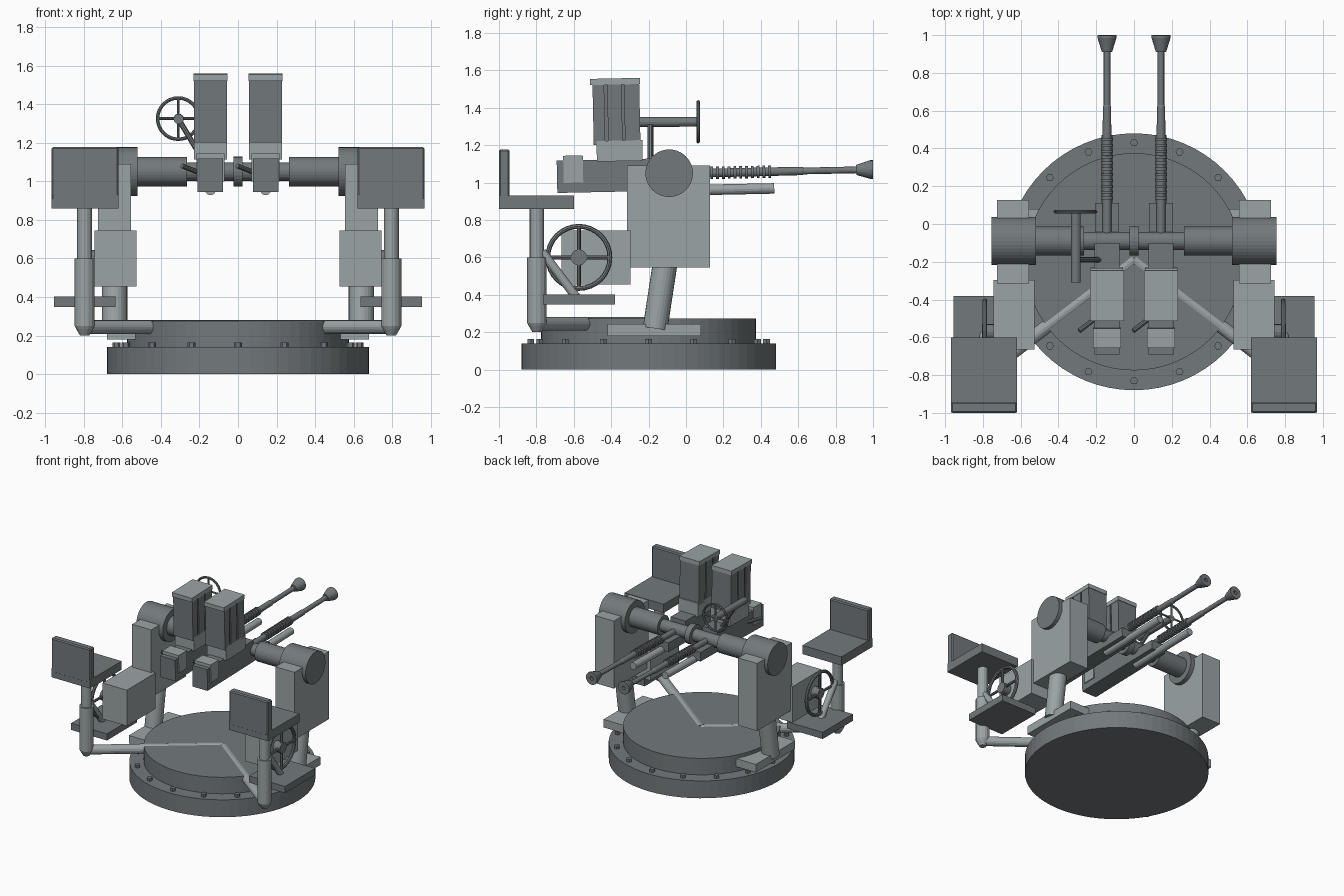
import bpy, bmesh
from math import sin, cos, pi, radians
from mathutils import Vector, Matrix

if "Cube" in bpy.data.objects:
    bpy.data.objects.remove(bpy.data.objects["Cube"])


def paint(name, c):
    m = bpy.data.materials.new(name)
    m.diffuse_color = (*c, 1)
    m.use_nodes = True
    m.node_tree.nodes["Principled BSDF"].inputs["Base Color"].default_value = m.diffuse_color
    return m


DARK = paint("dark_grey", (0.17, 0.19, 0.20))
LIGHT = paint("light_grey", (0.33, 0.37, 0.38))

# Guns are pitched up slightly around the trunnion axis
PIVOT = Vector((0, -0.09, 1.05))
PITCH = (Matrix.Translation(PIVOT) @ Matrix.Rotation(radians(1.2), 4, 'X')
         @ Matrix.Translation(-PIVOT))


def finish(name, bm, mat, matrix=None):
    if matrix is not None:
        bm.transform(matrix)
    bmesh.ops.recalc_face_normals(bm, faces=bm.faces)
    me = bpy.data.meshes.new(name)
    bm.to_mesh(me)
    bm.free()
    me.materials.append(mat)
    ob = bpy.data.objects.new(name, me)
    bpy.context.collection.objects.link(ob)
    return ob


def box(name, x, y, z, mat=LIGHT, matrix=None, bevel=0):
    """Box from (low, high) ranges."""
    bm = bmesh.new()
    bmesh.ops.create_cube(bm, size=1)
    for v in bm.verts:
        v.co = [(a + b) / 2 + c * (b - a) for (a, b), c in zip((x, y, z), v.co)]
    if bevel:
        bmesh.ops.bevel(bm, geom=bm.edges[:], offset=bevel, segments=1, affect='EDGES')
    return finish(name, bm, mat, matrix)


def lathe(name, origin, axis, profile, mat=DARK, seg=24, closed=False, matrix=None):
    """Revolve (distance, radius) points around an axis."""
    bm = bmesh.new()
    rings = [[bm.verts.new((r * cos(2 * pi * i / seg), r * sin(2 * pi * i / seg), d))
              for i in range(seg)] for d, r in profile]
    pairs = list(zip(rings, rings[1:]))
    if closed:
        pairs.append((rings[-1], rings[0]))
    else:
        bm.faces.new(rings[0])
        bm.faces.new(rings[-1])
    for a, b in pairs:
        for i in range(seg):
            j = (i + 1) % seg
            bm.faces.new((a[i], a[j], b[j], b[i]))
    place = Matrix.Translation(origin) @ Vector(axis).to_track_quat('Z', 'Y').to_matrix().to_4x4()
    bm.transform(place)
    return finish(name, bm, mat, matrix)


def rod(name, p, q, r, mat=LIGHT, seg=16, matrix=None):
    d = Vector(q) - Vector(p)
    return lathe(name, p, d, [(0, r), (d.length, r)], mat, seg, matrix=matrix)


def wheel(name, c, axis, radius, t, spoke_dirs, matrix=None):
    ring = [(t * sin(2 * pi * k / 8), radius + t * cos(2 * pi * k / 8)) for k in range(8)]
    lathe(name + "_rim", c, axis, ring, DARK, 32, True, matrix)
    for d in spoke_dirs:
        d = Vector(d) * radius
        rod(name + "_spoke", Vector(c) - d, Vector(c) + d, t * 0.8, DARK, 8, matrix)


# Round base with ring of bolts
lathe("base_ring", (0, -0.2, 0), (0, 0, 1), [(0, 0.68), (0.14, 0.68)], seg=64)
lathe("turntable", (0, -0.2, 0.13), (0, 0, 1), [(0, 0.575), (0.143, 0.575)], seg=64)
for i in range(16):
    a = 2 * pi * i / 16
    lathe("base_bolt", (0.63 * cos(a), -0.2 + 0.63 * sin(a), 0.135), (0, 0, 1),
          [(0, 0.021), (0.028, 0.021)], seg=6)

for s in (-1, 1):
    def xr(a, b):
        return tuple(sorted((s * a, s * b)))

    # Side support: foot plate, leaning column, trunnion block
    box("column_foot", xr(0.5, 0.68), (-0.42, 0.08), (0.18, 0.245))
    rod("support_column", (s * 0.64, -0.165, 0.22), (s * 0.64, -0.11, 0.58), 0.066, seg=24)
    box("trunnion_block", xr(0.555, 0.725), (-0.315, 0.128), (0.545, 1.09))
    lathe("trunnion_drum", (s * 0.52, -0.09, 1.05), (s, 0, 0),
          [(0, 0.127), (0.235, 0.127)], seg=40)
    lathe("trunnion_shaft", (0, -0.09, 1.05), (s, 0, 0),
          [(0, 0.048), (0.265, 0.048), (0.265, 0.077), (0.53, 0.077)], seg=32)

    # Gearbox and hand wheel
    box("gearbox", xr(0.527, 0.743), (-0.665, -0.297), (0.455, 0.745))
    hub = (s * 0.79, -0.573, 0.6)
    wheel("hand_wheel", hub, (s, 0, 0), 0.166, 0.013, [(0, 1, 0), (0, 0, 1)])
    rod("hand_wheel_hub", (s * 0.73, -0.573, 0.6), (s * 0.805, -0.573, 0.6), 0.043, DARK)

    # Seat arm, elbow and telescoping post
    px, py = s * 0.795, -0.797
    rod("seat_arm", (0, -0.19, 0.244), (px, py, 0.244), 0.036)
    lathe("seat_post_sleeve", (px, py, 0.2), (0, 0, 1),
          [(0, 0.024), (0.035, 0.045), (0.05, 0.052), (0.4, 0.052)], LIGHT, 16)
    rod("seat_post", (px, py, 0.55), (px, py, 0.88), 0.039)

    # Seat
    box("seat", xr(0.62, 0.968), (-0.999, -0.6), (0.86, 0.93), DARK)
    box("seat_back", xr(0.62, 0.968), (-1.0, -0.943), (0.9, 1.177), DARK, bevel=0.008)

    # Footrest and its brace
    box("footrest", xr(0.635, 0.955), (-0.765, -0.38), (0.348, 0.402), DARK)
    rod("footrest_brace", (px, -0.77, 0.63), (px, -0.585, 0.385), 0.024, seg=12)

    # Gun: receiver
    gx = s * 0.143

    def gbox(name, hw, y, z, mat=DARK):
        return box(name, (gx - hw, gx + hw), y, z, mat, PITCH)

    gbox("receiver", 0.066, (-0.69, -0.1), (0.957, 1.13))
    gbox("receiver_front", 0.064, (-0.11, 0.11), (0.957, 1.03))
    gbox("receiver_rear_cap", 0.073, (-0.655, -0.55), (1.01, 1.155), LIGHT)

    # Gun: barrel with cooling rings and flared muzzle
    prof = [(0, 0.023)]
    for k in range(11):
        d = 0.23 + 0.031 * k
        prof += [(d, 0.023), (d, 0.033), (d + 0.015, 0.033), (d + 0.015, 0.023)]
    prof += [(0.72, 0.022), (0.73, 0.018), (1.01, 0.018), (1.01, 0.027), (1.085, 0.05),
             (1.1, 0.05), (1.1, 0.014), (1.03, 0.014)]
    lathe("barrel", (gx, -0.1, 1.047), (0, 1, 0), prof, DARK, 20, matrix=PITCH)
    rod("gas_tube", (gx, -0.15, 0.957), (gx, 0.47, 0.957), 0.028, LIGHT, matrix=PITCH)
    rod("charging_handle", (gx - 0.05, -0.49, 1.05), (gx - 0.147, -0.565, 1.09), 0.013,
        DARK, 10, PITCH)

    # Gun: feed block and ribbed magazine
    gbox("feed_block", 0.086, (-0.475, -0.23), (1.12, 1.23), LIGHT)
    gbox("magazine_core", 0.077, (-0.485, -0.25), (1.21, 1.54))
    for y0, y1 in ((-0.49, -0.428), (-0.412, -0.335), (-0.322, -0.24)):
        gbox("magazine_rib", 0.086, (y0, y1), (1.21, 1.54))
    gbox("magazine_cap", 0.089, (-0.502, -0.236), (1.53, 1.563), LIGHT)

# Collar in the middle of the trunnion shaft
rod("shaft_collar", (-0.023, -0.09, 1.05), (0.023, -0.09, 1.05), 0.078, DARK, 24)

# Ring sight beside the left gun
wheel("ring_sight", (-0.31, 0.065, 1.325), (0, 1, 0), 0.107, 0.009, [(1, 0, 0), (0, 0, 1)])
rod("sight_bar", (-0.308, -0.31, 1.323), (-0.308, 0.07, 1.325), 0.026, DARK)
rod("sight_strut", (-0.308, -0.19, 1.322), (-0.17, -0.19, 1.09), 0.015, DARK, 10)
